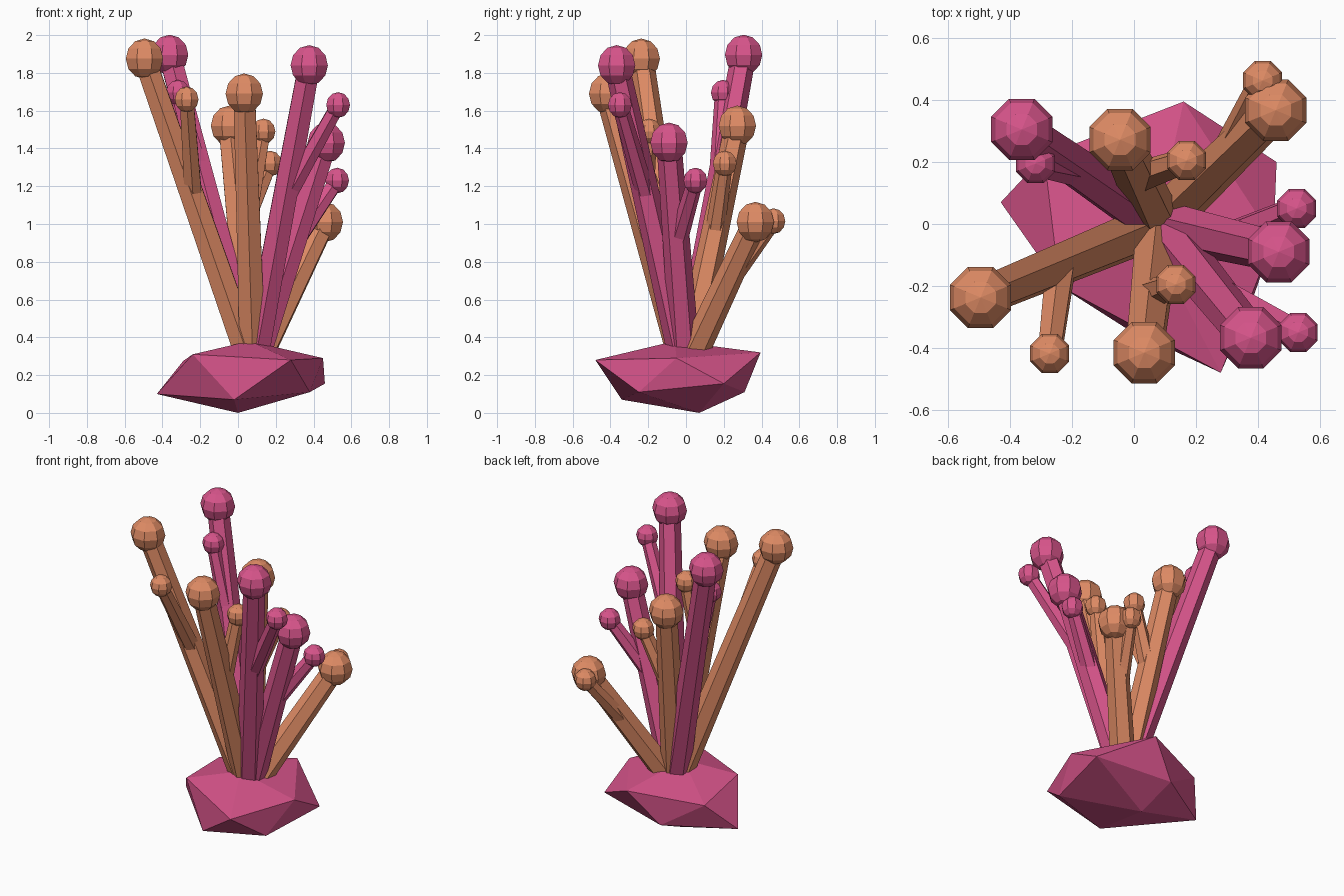
import bpy, bmesh, math
from mathutils import Vector

if "Cube" in bpy.data.objects:
    bpy.data.objects.remove(bpy.data.objects["Cube"])


def material(name, rgb):
    m = bpy.data.materials.new(name)
    m.diffuse_color = (*rgb, 1)
    m.use_nodes = True
    m.node_tree.nodes["Principled BSDF"].inputs["Base Color"].default_value = m.diffuse_color
    return m


PINK = material("coral pink", (0.69, 0.09, 0.26))
ORANGE = material("coral orange", (0.74, 0.26, 0.13))


def finish(bm, name, mat):
    bmesh.ops.recalc_face_normals(bm, faces=bm.faces)
    me = bpy.data.meshes.new(name)
    bm.to_mesh(me)
    bm.free()
    me.materials.append(mat)
    ob = bpy.data.objects.new(name, me)
    bpy.context.collection.objects.link(ob)
    return ob


def branch(name, a, b, r1, r2, mat):
    # six-sided tapered stalk between two points
    bm = bmesh.new()
    d = b - a
    bmesh.ops.create_cone(bm, cap_ends=True, segments=6, radius1=r1, radius2=r2, depth=d.length)
    ob = finish(bm, name, mat)
    ob.location = (a + b) / 2
    ob.rotation_mode = 'QUATERNION'
    ob.rotation_quaternion = Vector((0, 0, 1)).rotation_difference(d)


def ball(name, p, r, mat):
    bm = bmesh.new()
    bmesh.ops.create_uvsphere(bm, u_segments=8, v_segments=6, radius=r)
    ob = finish(bm, name, mat)
    ob.location = p
    ob.rotation_euler.z = math.radians(22.5)


# Faceted rock: hull of a squashed, irregular twelve-point solid
bm = bmesh.new()
for p in [(0.28, -0.48, 0.28), (-0.02, -0.34, 0.07), (-0.43, 0.07, 0.10),
          (0.46, 0.20, 0.155), (0.38, -0.25, 0.11), (0.45, -0.05, 0.29),
          (0.0, 0.07, 0.0), (0.16, 0.395, 0.32), (-0.03, 0.31, 0.11),
          (-0.24, -0.20, 0.31), (-0.29, 0.22, 0.275), (0.06, -0.06, 0.38)]:
    bm.verts.new(p)
bmesh.ops.convex_hull(bm, input=bm.verts)
finish(bm, "rock_base", PINK)

# Stalks: main tip, side tip, colour
ROOT = Vector((0.08, 0, 0.23))
STALKS = [((-0.495, -0.237, 1.875), (-0.272, -0.418, 1.66), ORANGE),
          ((-0.362, 0.305, 1.895), (-0.318, 0.195, 1.695), PINK),
          ((0.377, -0.367, 1.84), (0.53, -0.35, 1.63), PINK),
          ((0.033, -0.415, 1.69), (0.135, -0.195, 1.49), ORANGE),
          ((-0.045, 0.272, 1.52), (0.17, 0.205, 1.32), ORANGE),
          ((0.467, -0.09, 1.43), (0.525, 0.05, 1.23), PINK),
          ((0.457, 0.367, 1.01), (0.415, 0.463, 1.015), ORANGE)]
for i, (tip, side, mat) in enumerate(STALKS, 1):
    tip, side = Vector(tip), Vector(side)
    branch(f"main_branch_{i}", ROOT, tip, 0.08, 0.066, mat)
    ball(f"main_tip_{i}", tip, 0.107, mat)
    branch(f"side_branch_{i}", ROOT.lerp(tip, 0.55), side, 0.053, 0.042, mat)
    ball(f"side_tip_{i}", side, 0.068, mat)
